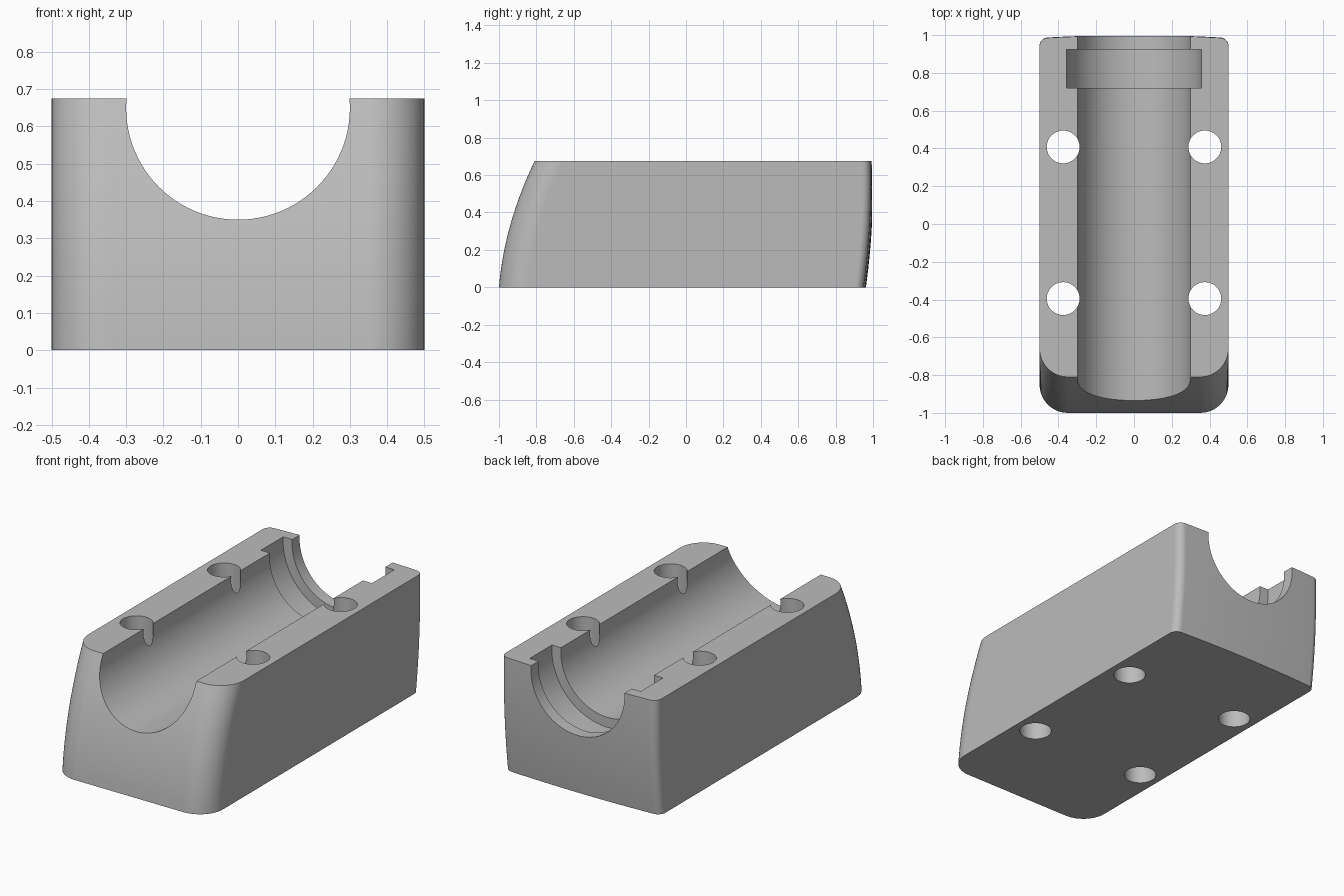
import bpy, bmesh, math

cube = bpy.data.objects.get("Cube")
if cube:
    bpy.data.objects.remove(cube, do_unlink=True)

HALF, TOP, STEPS = 0.5, 0.675, 14
FRONT_R, BACK_R = 0.15, 0.045

grey = bpy.data.materials.new("plain grey")
grey.use_nodes = True
colour = (0.5, 0.5, 0.5, 1)
grey.diffuse_color = colour
grey.node_tree.nodes["Principled BSDF"].inputs["Base Color"].default_value = colour


def outline(z):
    """Rounded plan section at height z, with sloping front and crowned back."""
    front = -1 + 0.083 * z + 0.295 * z * z
    back = 1 - 0.038 * ((z - 0.55) / 0.55) ** 2

    def back_y(x):
        return back - 0.06 * x * x

    half = []
    for i in range(13):
        a = math.pi / 2 * i / 12
        half.append((HALF - FRONT_R + FRONT_R * math.sin(a),
                     front + FRONT_R - FRONT_R * math.cos(a)))
    inner = HALF - BACK_R
    for i in range(9):
        a = math.pi / 2 * i / 8
        half.append((inner + BACK_R * math.cos(a),
                     back_y(inner) - BACK_R + BACK_R * math.sin(a)))
    for i in range(1, 6):
        x = inner * (1 - i / 6)
        half.append((x, back_y(x)))
    return half + [(0, back)] + [(-x, y) for x, y in reversed(half)]


def new_object(name, bm):
    bmesh.ops.recalc_face_normals(bm, faces=bm.faces)
    mesh = bpy.data.meshes.new(name)
    bm.to_mesh(mesh)
    bm.free()
    mesh.materials.append(grey)
    ob = bpy.data.objects.new(name, mesh)
    bpy.context.collection.objects.link(ob)
    return ob


# Block lofted through the plan sections
bm = bmesh.new()
rings = []
for k in range(STEPS + 1):
    z = TOP * k / STEPS
    rings.append([bm.verts.new((x, y, z)) for x, y in outline(z)])
n = len(rings[0])
for low, high in zip(rings, rings[1:]):
    for i in range(n):
        j = (i + 1) % n
        bm.faces.new((low[i], low[j], high[j], high[i]))
bm.faces.new(rings[0])
bm.faces.new(rings[-1])
block = new_object("cradle_block", bm)


def cut(name, radius, length, centre, lengthwise, sides):
    """Subtract a cylinder from the block."""
    bm = bmesh.new()
    bmesh.ops.create_cone(bm, cap_ends=True, segments=sides, radius1=radius,
                          radius2=radius, depth=length)
    cutter = new_object(name, bm)
    cutter.location = centre
    if lengthwise:
        cutter.rotation_euler.x = math.pi / 2
    cutter.hide_render = True
    bpy.context.view_layer.update()
    mod = block.modifiers.new(name, "BOOLEAN")
    mod.operation = "DIFFERENCE"
    mod.solver = "EXACT"
    mod.object = cutter
    bpy.context.view_layer.objects.active = block
    bpy.ops.object.modifier_apply(modifier=name)
    bpy.data.objects.remove(cutter, do_unlink=True)


# Long channel, wider ring groove near the back, and four bolt holes
cut("channel", 0.3, 3, (0, 0, 0.65), True, 96)
cut("ring_groove", 0.358, 0.205, (0, 0.8225, 0.65), True, 96)
for x in (-0.375, 0.375):
    for y in (-0.395, 0.408):
        cut("bolt_hole", 0.087, 2, (x, y, 0.3), False, 48)

# Smooth curved walls, crisp rims
bpy.ops.object.select_all(action="DESELECT")
block.select_set(True)
bpy.context.view_layer.objects.active = block
bpy.ops.object.shade_smooth_by_angle(angle=math.radians(30))
weighted = block.modifiers.new("even_shading", "WEIGHTED_NORMAL")
weighted.keep_sharp = True
